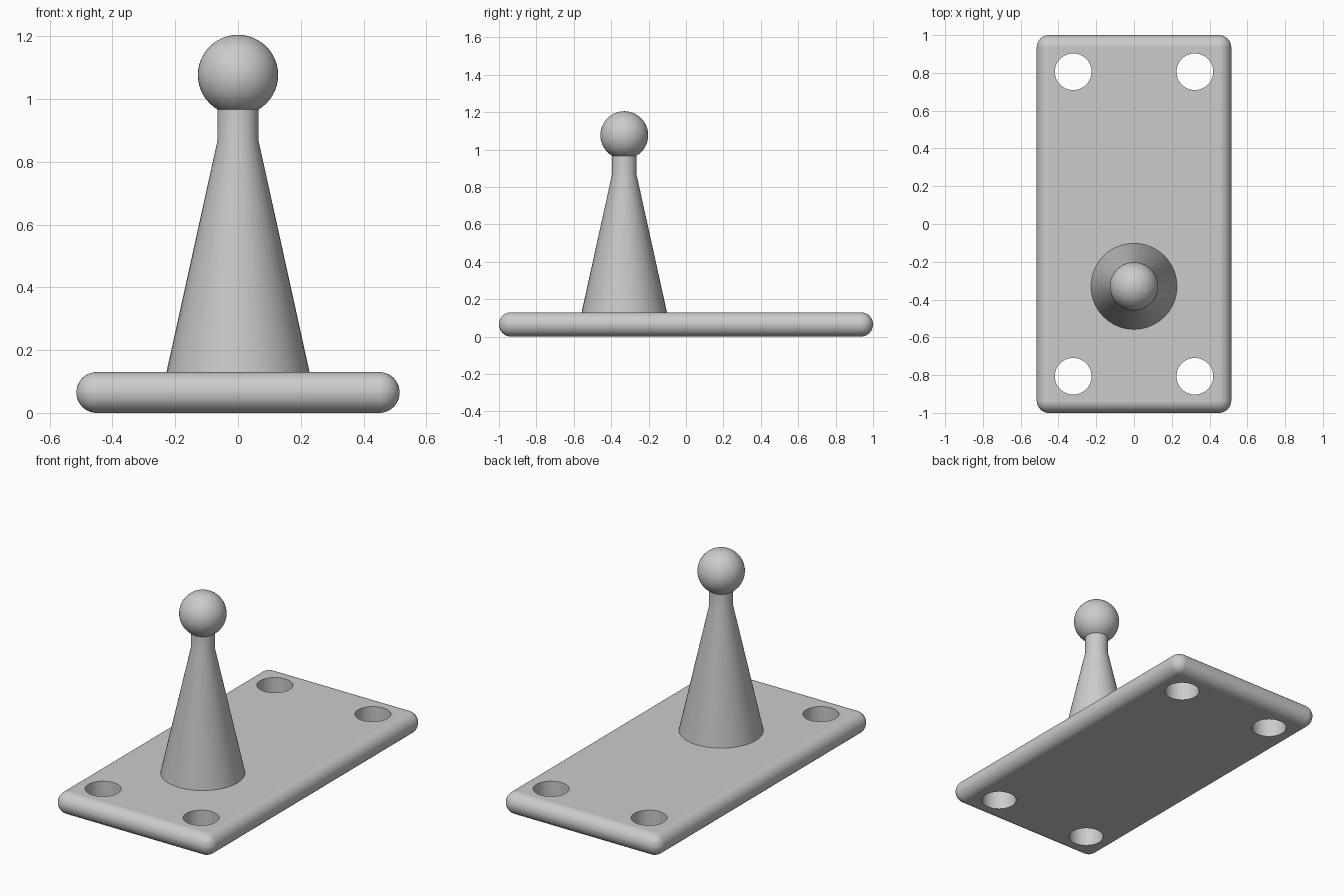
import bpy, bmesh, math
from mathutils import Matrix, Vector

cube = bpy.data.objects.get("Cube")
if cube:
    bpy.data.objects.remove(cube, do_unlink=True)

GREY = (0.6, 0.6, 0.6, 1.0)
grey = bpy.data.materials.new("light_grey")
grey.use_nodes = True
grey.diffuse_color = GREY
grey.node_tree.nodes["Principled BSDF"].inputs["Base Color"].default_value = GREY

HALF_X, HALF_Y, THICK = 0.515, 1.0, 0.13
POST_Y = -0.33


def add_object(name, bm):
    mesh = bpy.data.meshes.new(name)
    bm.normal_update()
    bm.to_mesh(mesh)
    bm.free()
    mesh.materials.append(grey)
    obj = bpy.data.objects.new(name, mesh)
    bpy.context.collection.objects.link(obj)
    return obj


def activate(obj):
    bpy.ops.object.select_all(action="DESELECT")
    obj.select_set(True)
    bpy.context.view_layer.objects.active = obj


def smooth(obj):
    activate(obj)
    bpy.ops.object.shade_smooth_by_angle(angle=math.radians(30))


# Base plate with fully rounded edges
bm = bmesh.new()
bmesh.ops.create_cube(bm, size=1.0)
bmesh.ops.scale(bm, vec=(2 * HALF_X, 2 * HALF_Y, THICK), verts=bm.verts)
bmesh.ops.translate(bm, vec=(0, 0, THICK / 2), verts=bm.verts)
bmesh.ops.bevel(bm, geom=bm.edges[:], offset=THICK / 2 - 0.0005, segments=10,
                profile=0.5, affect="EDGES", clamp_overlap=True)
plate = add_object("base_plate", bm)

# Four screw holes through the plate
bm = bmesh.new()
for sx in (-1, 1):
    for sy in (-1, 1):
        bmesh.ops.create_cone(bm, cap_ends=True, segments=48,
                              radius1=0.097, radius2=0.097, depth=0.4,
                              matrix=Matrix.Translation((0.322 * sx, 0.806 * sy, THICK / 2)))
cutter = add_object("hole_cutter", bm)
cutter.hide_render = True
cut = plate.modifiers.new("holes", "BOOLEAN")
cut.operation = "DIFFERENCE"
cut.solver = "EXACT"
cut.object = cutter
activate(plate)
bpy.ops.object.modifier_apply(modifier=cut.name)
bpy.data.objects.remove(cutter, do_unlink=True)
smooth(plate)
weighted = plate.modifiers.new("even_shading", "WEIGHTED_NORMAL")
weighted.keep_sharp = True

# Tapered post and straight neck, turned from one profile
profile = [(0.0, 0.06), (0.228, 0.06), (0.228, THICK), (0.065, 0.87), (0.065, 1.0), (0.0, 1.0)]
bm = bmesh.new()
ring = [bm.verts.new((r, 0, z)) for r, z in profile]
outline = [bm.edges.new(pair) for pair in zip(ring, ring[1:])]
bmesh.ops.spin(bm, geom=ring + outline, cent=(0, 0, 0), axis=(0, 0, 1),
               angle=math.tau, steps=40)
bmesh.ops.remove_doubles(bm, verts=bm.verts, dist=0.0001)
bmesh.ops.recalc_face_normals(bm, faces=bm.faces)
bmesh.ops.translate(bm, vec=Vector((0, POST_Y, 0)), verts=bm.verts)
smooth(add_object("tapered_post", bm))

# Ball on top of the neck
bm = bmesh.new()
bmesh.ops.create_uvsphere(bm, u_segments=48, v_segments=24, radius=0.128,
                          matrix=Matrix.Translation((0, POST_Y, 1.077)))
smooth(add_object("ball", bm))
